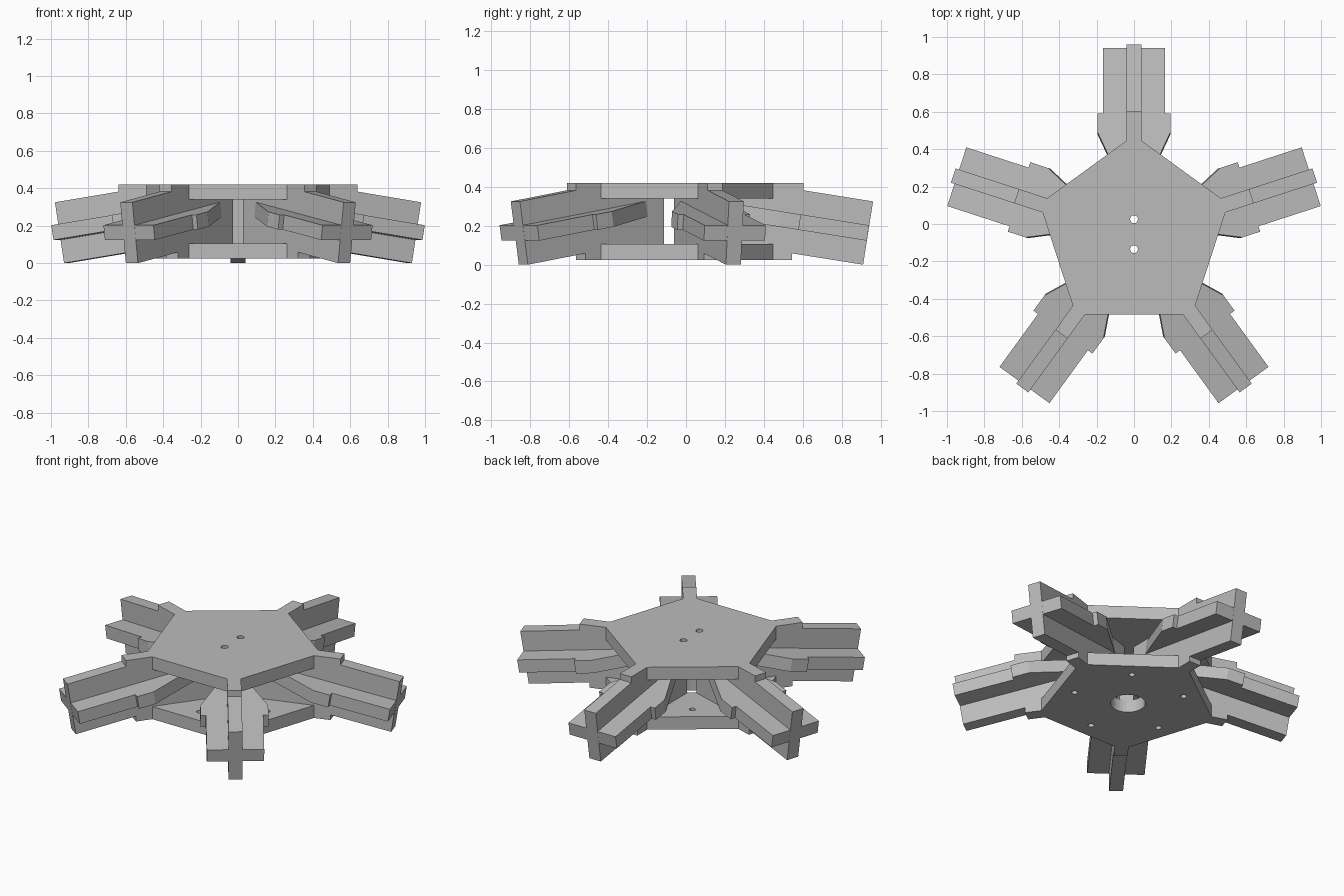
import bpy, bmesh
from math import radians, cos, tan, pi
from mathutils import Matrix, Vector

cube = bpy.data.objects.get("Cube")
if cube:
    bpy.data.objects.remove(cube, do_unlink=True)

CENTRE = Matrix.Translation((0, -0.055, 0))
TILT = radians(9)
HALF = 0.04                      # half thickness of the sheet material
PLATES = {"bottom_plate": (0.025, 0.105), "top_plate": (0.34, 0.42)}
ARMS = [radians(90 + 72 * i) for i in range(5)]

grey = bpy.data.materials.new("mid grey")
grey.use_nodes = True
colour = (0.5, 0.5, 0.5, 1)
grey.diffuse_color = colour
grey.node_tree.nodes["Principled BSDF"].inputs["Base Color"].default_value = colour


def spin(angle):
    return CENTRE @ Matrix.Rotation(angle, 4, 'Z')


def add_prism(bm, points, depth, matrix):
    """Extrude a closed outline along its vector and place it."""
    face = bm.faces.new([bm.verts.new(p) for p in points])
    out = bmesh.ops.extrude_face_region(bm, geom=[face])["geom"]
    moved = [g for g in out if isinstance(g, bmesh.types.BMVert)]
    bmesh.ops.translate(bm, verts=moved, vec=depth)
    bmesh.ops.transform(bm, matrix=matrix, verts=list(face.verts) + moved)


def add_cylinder(bm, radius, sides, matrix):
    bmesh.ops.create_cone(bm, cap_ends=True, segments=sides, radius1=radius,
                          radius2=radius, depth=1, matrix=matrix)


def add_box(bm, r0, r1, angle):
    size = Matrix.Diagonal((r1 - r0, 2 * HALF, 1, 1))
    bmesh.ops.create_cube(
        bm, size=1, matrix=spin(angle) @ Matrix.Translation(((r0 + r1) / 2, 0, 0.2)) @ size)


def finish(bm, name):
    bmesh.ops.recalc_face_normals(bm, faces=bm.faces)
    mesh = bpy.data.meshes.new(name)
    bm.to_mesh(mesh)
    bm.free()
    mesh.materials.append(grey)
    obj = bpy.data.objects.new(name, mesh)
    bpy.context.scene.collection.objects.link(obj)
    return obj


# Upright rib side profile (radius, height), with tabs fitting the plate slots
low, top = PLATES["bottom_plate"], PLATES["top_plate"]
IN0, IN1, OUT0 = 0.2, 0.31, 0.405
rib = [(0.965, 0), (0.6, 0.058), (0.6, low[0]), (OUT0, low[0]), (OUT0, low[1]),
       (IN1, low[1]), (IN1, low[0]), (IN0, low[0]), (IN0, low[1]), (0.1, low[1]),
       (0.1, top[0]), (IN0, top[0]), (IN0, top[1]), (IN1, top[1]), (IN1, top[0]),
       (OUT0, top[0]), (OUT0, top[1]), (0.66, top[1]), (0.66, 0.382), (1.016, 0.325)]

# Flat web half outline (radius, half width), mirrored across the rib
END = 0.99
half_web = [(0.21, HALF), (0.54, 0.195), (0.64, 0.195), (0.64, 0.165), (END, 0.165)]
web = half_web + [(r, -w) for r, w in reversed(half_web)]
tilted = Matrix.Translation((END, 0, 0.163)) @ Matrix.Rotation(TILT, 4, 'Y')

for i, angle in enumerate(ARMS, 1):
    bm = bmesh.new()
    add_prism(bm, [(r, -HALF, z) for r, z in rib], Vector((0, 2 * HALF, 0)), spin(angle))
    finish(bm, f"arm_rib_{i}")
    bm = bmesh.new()
    add_prism(bm, [((r - END) / cos(TILT), w, -HALF) for r, w in web],
              Vector((0, 0, 2 * HALF)), spin(angle) @ tilted)
    finish(bm, f"arm_web_{i}")

# Pentagon plates with slots and round holes
for name, (z0, z1) in PLATES.items():
    bm = bmesh.new()
    corners = [Matrix.Rotation(a, 3, 'Z') @ Vector((0.53, 0, z0)) for a in ARMS]
    add_prism(bm, corners, Vector((0, 0, z1 - z0)), CENTRE)
    plate = finish(bm, name)

    bm = bmesh.new()
    for a in ARMS:
        add_box(bm, IN0, IN1, a)
        add_box(bm, OUT0, 0.7, a)
    if name == "top_plate":
        for y in (-0.08, 0.08):
            add_cylinder(bm, 0.021, 12, CENTRE @ Matrix.Translation((0, y, 0.2)))
    else:
        add_cylinder(bm, 0.1, 32, CENTRE @ Matrix.Translation((0, 0, 0.2)))
        for a in ARMS:
            add_cylinder(bm, 0.018, 12, spin(a + pi / 5) @ Matrix.Translation((0.33, 0, 0.2)))
    cutter = finish(bm, name + "_cutter")
    cutter.hide_render = True
    cutter.hide_set(True)
    cut = plate.modifiers.new("slots_and_holes", 'BOOLEAN')
    cut.operation = 'DIFFERENCE'
    cut.solver = 'EXACT'
    cut.object = cutter
